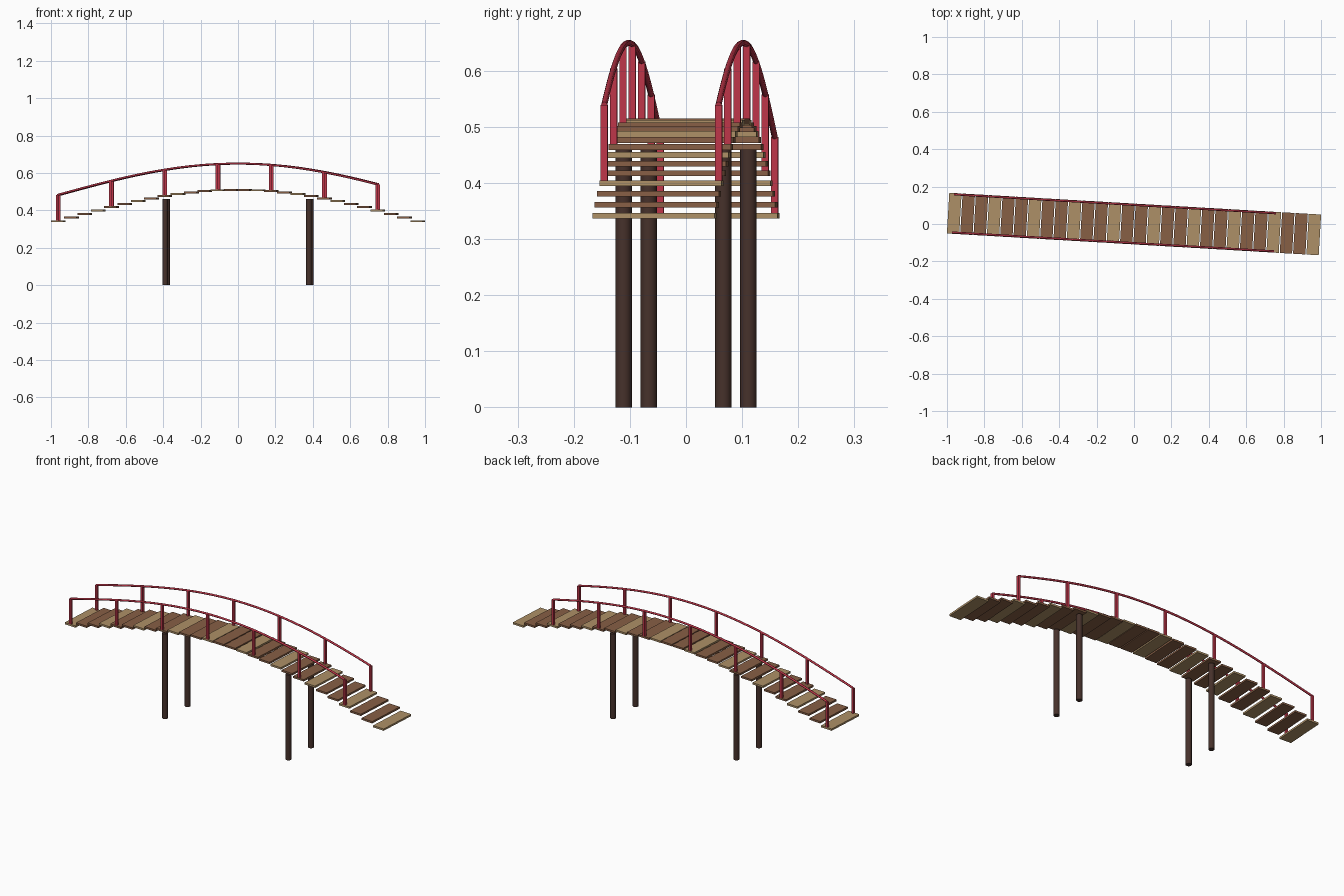
import bpy
import math
from mathutils import Matrix, Vector

cube = bpy.data.objects.get("Cube")
if cube:
    bpy.data.objects.remove(cube, do_unlink=True)

COUNT = 28                # planks along the deck
HALF = 0.961              # distance from middle to end plank centre
YAW = -0.0585             # deck runs slightly off the x axis
ROT = Matrix.Rotation(YAW, 4, 'Z')
LAST = COUNT - 1


def material(name, rgb):
    m = bpy.data.materials.new(name)
    m.use_nodes = True
    m.diffuse_color = (*rgb, 1)
    m.node_tree.nodes["Principled BSDF"].inputs["Base Color"].default_value = (*rgb, 1)
    return m


tan = material("tan_wood", (0.42, 0.28, 0.135))
brown = material("brown_wood", (0.245, 0.115, 0.06))
red = material("red_paint", (0.51, 0.036, 0.066))
dark = material("dark_wood", (0.062, 0.031, 0.024))


def arch(i):
    """Deck height at plank number i."""
    return 0.342 + 0.168 * math.sin(math.pi * i / LAST)


def spot(i, side, z):
    """Point at plank number i, offset sideways across the deck."""
    along = (2 * i / LAST - 1) * HALF / math.cos(YAW)
    return ROT @ Vector((along, side, z))


def box(name, loc, size, mat):
    bpy.ops.mesh.primitive_cube_add(size=1, location=loc, rotation=(0, 0, YAW))
    ob = bpy.context.object
    ob.name = name
    ob.scale = size
    ob.data.materials.append(mat)
    return ob


# Stepped deck planks, every third one lighter
for i in range(COUNT):
    box(f"plank_{i + 1}", spot(i, 0, arch(i)), (0.066, 0.218, 0.01),
        brown if i % 3 else tan)

for side, label in ((1, "back"), (-1, "front")):
    # Railing posts on every fourth plank
    for i in range(0, 25, 4):
        box(f"{label}_rail_post_{i // 4 + 1}", spot(i, side * 0.102, arch(i) + 0.07),
            (0.0125, 0.0125, 0.14), red)

    # Curved handrail
    curve = bpy.data.curves.new(f"{label}_handrail", 'CURVE')
    curve.dimensions = '3D'
    curve.bevel_depth = 0.0055
    curve.bevel_resolution = 2
    curve.use_fill_caps = True
    path = curve.splines.new('POLY')
    path.points.add(24)
    for i, p in enumerate(path.points):
        p.co = (*spot(i, side * 0.102, arch(i) + 0.14), 1)
    curve.materials.append(red)
    rail = bpy.data.objects.new(f"{label}_handrail", curve)
    bpy.context.collection.objects.link(rail)
    bpy.ops.object.select_all(action='DESELECT')
    rail.select_set(True)
    bpy.context.view_layer.objects.active = rail
    bpy.ops.object.convert(target='MESH')

    # Round support piles
    for end, hand in ((1, "left"), (-1, "right")):
        loc = ROT @ Vector((end * 0.385, side * 0.089, 0.23))
        bpy.ops.mesh.primitive_cylinder_add(vertices=12, radius=0.0147, depth=0.46, location=loc)
        pile = bpy.context.object
        pile.name = f"{label}_{hand}_pile"
        pile.data.materials.append(dark)
        bpy.ops.object.shade_smooth_by_angle()
